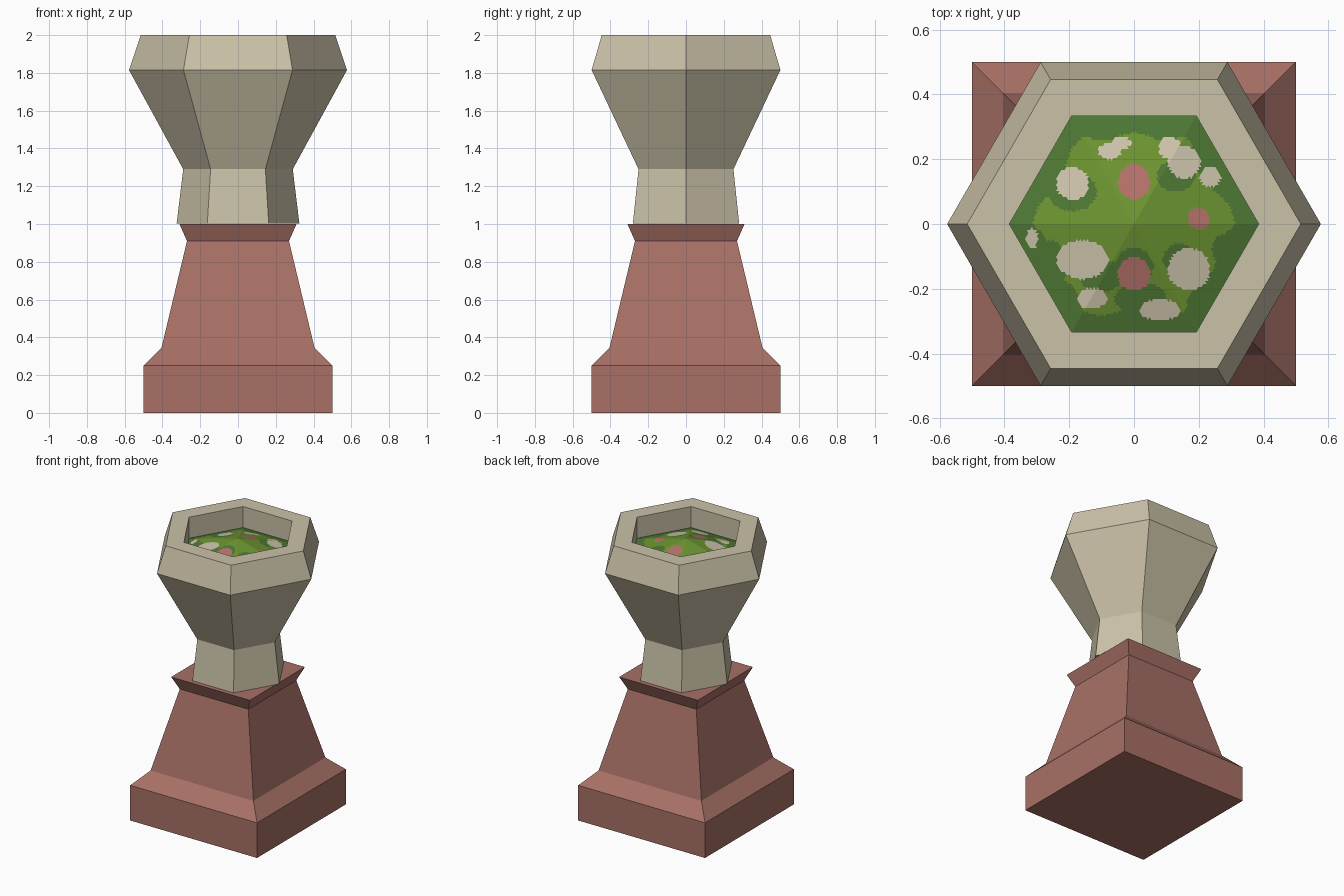
import bpy, bmesh, math
from mathutils import Vector

if "Cube" in bpy.data.objects:
    bpy.data.objects.remove(bpy.data.objects["Cube"])


def material(name, rgb):
    lin = [(c / 255 / 12.92) if c < 11 else ((c / 255 + 0.055) / 1.055) ** 2.4 for c in rgb]
    m = bpy.data.materials.new(name)
    m.diffuse_color = (*lin, 1)
    m.use_nodes = True
    m.node_tree.nodes["Principled BSDF"].inputs["Base Color"].default_value = m.diffuse_color
    return m


BRICK = material("red_brick", (168, 112, 102))
STONE = material("pale_stone", (202, 193, 167))
LEAF = material("light_leaf", (108, 148, 49))
SHADE = material("dark_leaf", (78, 120, 52))
CREAM = material("cream_flower", (206, 197, 172))
PINK = material("pink_flower", (180, 114, 105))


def finish(name, bm, mats):
    bmesh.ops.recalc_face_normals(bm, faces=bm.faces)
    mesh = bpy.data.meshes.new(name)
    bm.to_mesh(mesh)
    bm.free()
    for m in mats:
        mesh.materials.append(m)
    obj = bpy.data.objects.new(name, mesh)
    bpy.context.collection.objects.link(obj)
    return obj


def lathe(name, profile, sides, turn, mat, cap_top):
    """Stack of regular polygon rings (corner radius, z)."""
    bm = bmesh.new()
    rings = [[bm.verts.new((r * math.cos(turn + i * math.tau / sides),
                            r * math.sin(turn + i * math.tau / sides), z))
              for i in range(sides)] for r, z in profile]
    for a, b in zip(rings, rings[1:]):
        for i in range(sides):
            j = (i + 1) % sides
            bm.faces.new((a[i], a[j], b[j], b[i]))
    bm.faces.new(rings[0])
    if cap_top:
        bm.faces.new(rings[-1])
    return finish(name, bm, [mat])


# Square brick pedestal (half widths converted to corner radii)
half = [(0.5, 0), (0.5, 0.25), (0.405, 0.345), (0.27, 0.91), (0.31, 1.0)]
lathe("pedestal", [(w * math.sqrt(2), z) for w, z in half], 4, math.pi / 4, BRICK, True)

# Hexagonal stone planter with hollow rim and hidden floor
lathe("planter", [(0.325, 1.002), (0.29, 1.29), (0.577, 1.815), (0.515, 2.0),
                  (0.385, 2.0), (0.385, 1.84)], 6, 0, STONE, True)

# Flower bed blotches: centre x, y, radius x, y
cream = [(-0.075, 0.225, 0.035, 0.025), (-0.04, 0.25, 0.03, 0.02), (0.11, 0.235, 0.035, 0.035),
         (0.155, 0.19, 0.05, 0.05), (0.235, 0.145, 0.033, 0.03), (-0.19, 0.125, 0.05, 0.05),
         (-0.315, -0.045, 0.018, 0.032), (-0.16, -0.11, 0.08, 0.06),
         (0.17, -0.14, 0.065, 0.065), (0.08, -0.265, 0.062, 0.032), (-0.13, -0.23, 0.045, 0.032)]
pink = [(0, 0.13, 0.05, 0.055), (0, -0.155, 0.05, 0.052), (0.2, 0.017, 0.034, 0.034)]
dark = [(-0.19, 0.1, 0.075, 0.06), (0.13, 0.15, 0.06, 0.05), (0.2, 0.2, 0.07, 0.04),
        (0.29, -0.08, 0.05, 0.05), (0, -0.13, 0.06, 0.055), (-0.1, -0.16, 0.07, 0.05),
        (0.02, -0.23, 0.08, 0.05), (-0.26, -0.13, 0.05, 0.08), (0.14, -0.11, 0.05, 0.05)]


def inside(blobs, x, y):
    return any(((x - a) / rx) ** 2 + ((y - b) / ry) ** 2 < 1 for a, b, rx, ry in blobs)


def bed_index(x, y):
    if inside(pink, x, y):
        return 3
    if inside(cream, x, y):
        return 2
    apothem = max(abs(x * math.cos(a) + y * math.sin(a))
                  for a in (math.pi / 6, math.pi / 2, 5 * math.pi / 6))
    ragged = 0.27 + 0.012 * math.sin(9 * math.atan2(y, x))
    return 1 if apothem > ragged or inside(dark, x, y) else 0


# Low hexagonal mound, each sector finely split so blotches can be coloured
N = 36
bm = bmesh.new()
apex = Vector((0, 0, 1.95))
corner = [Vector((0.385 * math.cos(k * math.pi / 3), 0.385 * math.sin(k * math.pi / 3), 1.85))
          for k in range(6)]
for k in range(6):
    u, v = (corner[k] - apex) / N, (corner[(k + 1) % 6] - apex) / N
    grid = {(i, j): bm.verts.new(apex + u * i + v * j)
            for i in range(N + 1) for j in range(N + 1 - i)}
    for i in range(N):
        for j in range(N - i):
            bm.faces.new((grid[i, j], grid[i + 1, j], grid[i, j + 1]))
            if i + j < N - 1:
                bm.faces.new((grid[i + 1, j], grid[i + 1, j + 1], grid[i, j + 1]))
bmesh.ops.remove_doubles(bm, verts=bm.verts, dist=0.0005)
for f in bm.faces:
    c = f.calc_center_median()
    f.material_index = bed_index(c.x, c.y)
finish("flower_bed", bm, [LEAF, SHADE, CREAM, PINK])
